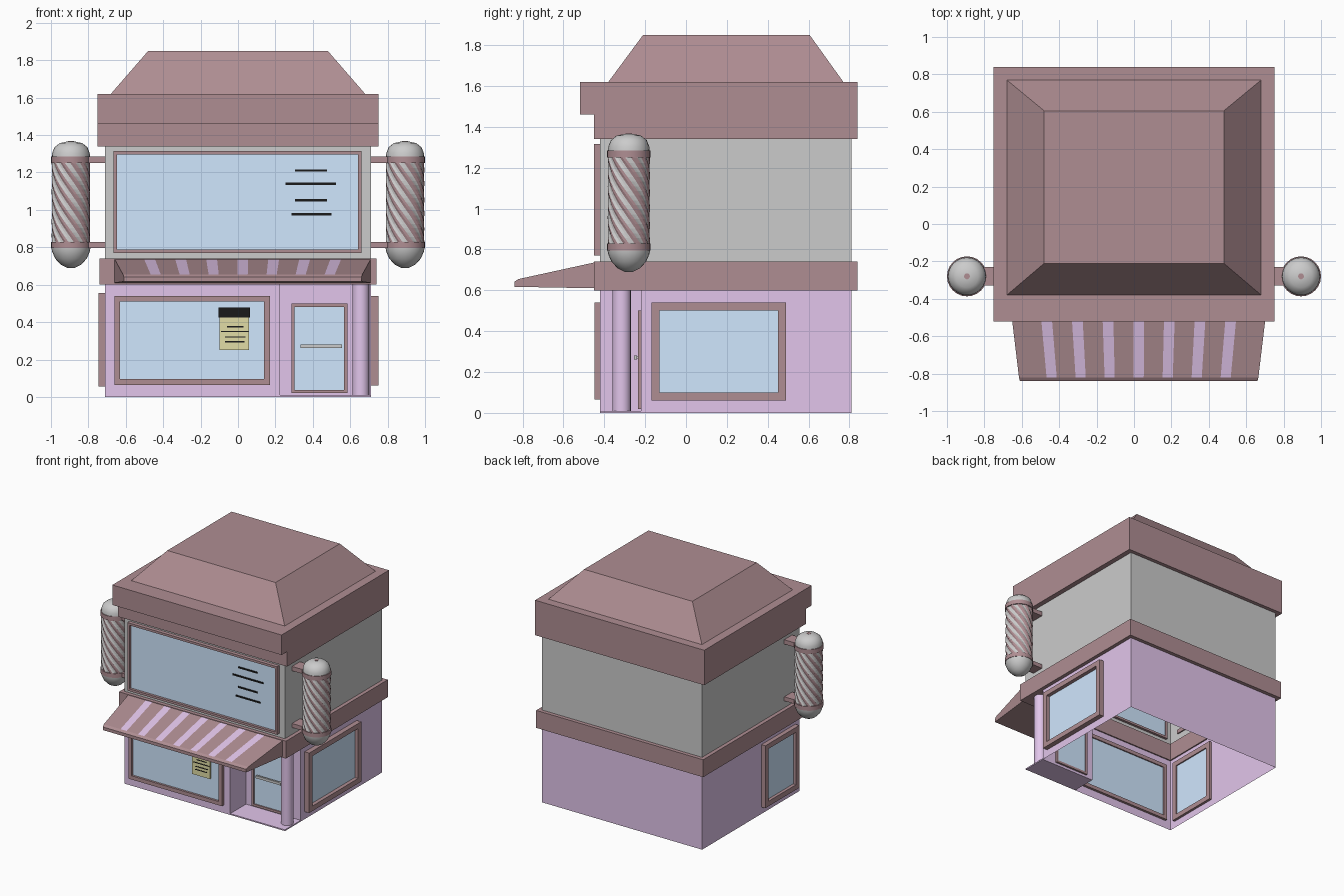
import bpy, bmesh, math

if "Cube" in bpy.data.objects:
    bpy.data.objects.remove(bpy.data.objects["Cube"])


def mat(name, r, g, b):
    m = bpy.data.materials.new(name)
    m.diffuse_color = (r, g, b, 1)
    m.use_nodes = True
    m.node_tree.nodes["Principled BSDF"].inputs["Base Color"].default_value = m.diffuse_color
    return m


BROWN = mat("rose_brown", 0.43, 0.27, 0.29)
LILAC = mat("lilac", 0.76, 0.56, 0.83)
GLASS = mat("pale_blue", 0.63, 0.80, 1.0)
BLACK = mat("black", 0.01, 0.01, 0.01)
YELLOW = mat("straw", 0.75, 0.72, 0.38)
GREY = mat("grey", 0.8, 0.8, 0.8)


def mesh(name, verts, faces, mats=(), idx=None, fix=True):
    me = bpy.data.meshes.new(name)
    me.from_pydata(verts, [], faces)
    for m in mats:
        me.materials.append(m)
    if idx:
        me.polygons.foreach_set("material_index", idx)
    if fix:
        bm = bmesh.new()
        bm.from_mesh(me)
        bmesh.ops.recalc_face_normals(bm, faces=bm.faces)
        bm.to_mesh(me)
        bm.free()
    ob = bpy.data.objects.new(name, me)
    bpy.context.collection.objects.link(ob)
    return ob


def loft(name, rings, m=None, caps=True):
    """Skin a list of closed rings having equal point counts."""
    n = len(rings[0])
    verts = [p for r in rings for p in r]
    faces = [(i * n + j, i * n + (j + 1) % n, (i + 1) * n + (j + 1) % n, (i + 1) * n + j)
             for i in range(len(rings) - 1) for j in range(n)]
    if caps:
        faces += [tuple(range(n))[::-1], tuple(range(len(verts) - n, len(verts)))]
    return mesh(name, verts, faces, [m] if m else [], fix=caps)


def rect(x0, x1, y0, y1, z):
    return [(x0, y0, z), (x1, y0, z), (x1, y1, z), (x0, y1, z)]


def box(name, x, y, z, m=None):
    return loft(name, [rect(*x, *y, z[0]), rect(*x, *y, z[1])], m)


def ring_band(name, outer, inner, z0, z1, m):
    rings = [rect(*outer, z0), rect(*outer, z1), rect(*inner, z1), rect(*inner, z0), rect(*outer, z0)]
    ob = loft(name, rings, m, caps=False)
    bm = bmesh.new()
    bm.from_mesh(ob.data)
    bmesh.ops.remove_doubles(bm, verts=bm.verts, dist=1e-5)
    bmesh.ops.recalc_face_normals(bm, faces=bm.faces)
    bm.to_mesh(ob.data)
    bm.free()


def window(name, axis, a, z, depth, pane, w):
    """Rectangular frame plus pane; axis 'y' faces front, 'x' faces a side."""
    def pt(u, d, h):
        return (u, d, h) if axis == 'y' else (d, u, h)

    def loop(i, d):
        return [pt(a[0] + i, d, z[0] + i), pt(a[1] - i, d, z[0] + i),
                pt(a[1] - i, d, z[1] - i), pt(a[0] + i, d, z[1] - i)]
    verts = loop(0, depth[0]) + loop(0, depth[1]) + loop(w, depth[1]) + loop(w, depth[0])
    faces = [(r * 4 + j, r * 4 + (j + 1) % 4, (r + 1) % 4 * 4 + (j + 1) % 4, (r + 1) % 4 * 4 + j)
             for r in range(4) for j in range(4)]
    mesh(name + "_frame", verts, faces, [BROWN])
    loft(name + "_pane", [loop(w, pane[0]), loop(w, pane[1])], GLASS)


def lathe(name, cx, cy, profile, n, m=None, caps=True):
    return loft(name, [[(cx + r * math.cos(2 * math.pi * k / n), cy + r * math.sin(2 * math.pi * k / n), z)
                        for k in range(n)] for r, z in profile], m, caps)


# hollow walls: ground floor has a recessed corner entrance
plan = [(-.71, -.42), (.225, -.42), (.225, -.22), (.71, -.22), (.71, .81), (-.71, .81)]
loft("ground_floor_walls", [[(x, y, z) for x, y in plan] for z in (0, .61)], LILAC, caps=False)
loft("upper_floor_walls", [rect(-.71, .71, -.42, .81, z) for z in (.72, 1.36)], caps=False)
box("entrance_floor", (.225, .71), (-.42, -.22), (0, .01), LILAC)
box("entrance_ceiling", (.225, .71), (-.42, -.22), (.60, .615), BROWN)

# bands, cornice and roof
ring_band("middle_band", (-.74, .74, -.45, .84), (-.70, .70, -.41, .80), .60, .74, BROWN)
box("cornice", (-.75, .75), (-.45, .84), (1.34, 1.62), BROWN)
box("cornice_front_ledge", (-.75, .75), (-.52, -.45), (1.46, 1.62), BROWN)
loft("hipped_roof", [rect(-.68, .68, -.38, .77, 1.62), rect(-.48, .48, -.21, .605, 1.85)], BROWN)

# windows and door
window("upper_window", 'y', (-.665, .66), (.77, 1.315), (-.45, -.40), (-.43, -.41), .018)
window("shop_window", 'y', (-.66, .17), (.065, .54), (-.447, -.40), (-.43, -.41), .03)
window("right_window", 'x', (-.17, .49), (.06, .54), (.69, .75), (.70, .72), .04)
window("left_window", 'x', (-.37, .06), (.055, .555), (-.745, -.69), (-.72, -.70), .04)
window("door", 'y', (.285, .585), (.02, .50), (-.235, -.205), (-.226, -.21), .018)
box("door_handle", (.335, .555), (-.255, -.24), (.261, .281), GREY)
for x in (.345, .535):
    box("handle_mount", (x, x + .01), (-.245, -.22), (.265, .277), GREY)

# dark bars on the upper window, and the small notice
for x0, x1, z in ((.305, .475, 1.21), (.255, .525, 1.14), (.305, .475, 1.052), (.285, .50, .977)):
    box("window_bar", (x0, x1), (-.436, -.43), (z - .006, z + .006), BLACK)
box("notice_sheet", (-.10, .06), (-.44, -.43), (.25, .43), YELLOW)
box("notice_header", (-.103, .063), (-.443, -.43), (.425, .477), BLACK)
for x0, x1, z in ((-.06, .03, .375), (-.09, .055, .35), (-.07, .04, .32), (-.07, .035, .295)):
    box("notice_line", (x0, x1), (-.443, -.44), (z - .003, z + .003), BLACK)

# entrance column
column = lathe("entrance_column", .657, -.315, [(.045, 0), (.045, .605)], 20, LILAC)

# striped awning: one profile swept through strip boundaries
edges = [-1] + [(k * .166 + s) / .685 for k in range(-3, 4) for s in (-.029, .029)] + [1]
prof = [(-.445, .737, .685), (-.82, .655, .64), (-.84, .642, .635), (-.84, .617, .635), (-.445, .61, .685)]
verts = [(.025 + u * h, y, z) for u in edges for y, z, h in prof]
faces, idx = [], []
for i in range(len(edges) - 1):
    for j in range(5):
        k = (j + 1) % 5
        faces.append((i * 5 + j, i * 5 + k, i * 5 + 5 + k, i * 5 + 5 + j))
        idx.append(1 if j == 0 and i % 2 else 0)
faces += [tuple(range(5)), tuple(range(len(verts) - 5, len(verts)))]
mesh("awning", verts, faces, [BROWN, LILAC], idx + [0, 0])


# barber poles: twisted striped tube, collars, caps and arms
def pole(side):
    cx, cy, n, rows = .893 * side, -.28, 44, 20
    verts, faces, idx = [], [], []
    for i in range(rows + 1):
        t = i / rows
        for k in range(n):
            a = 2 * math.pi * k / n - math.radians(190) * t
            r = .103 if k % 4 < 2 else .097
            verts.append((cx + r * math.cos(a), cy + r * math.sin(a), .81 + .46 * t))
            if i < rows:
                kk = (k + 1) % n
                faces.append((i * n + k, i * n + kk, i * n + n + kk, i * n + n + k))
                idx.append(0 if k % 4 == 2 or k % 4 == 1 else 1)
    mesh("pole_stripes", verts, faces, [GREY, BROWN], idx, fix=False)
    smooth = []
    for z0, z1 in ((1.25, 1.285), (.795, .828)):
        smooth.append(lathe("pole_collar", cx, cy, [(.107, z0), (.107, z1)], 24, BROWN))
        x = sorted((.70 * side, .81 * side))
        box("pole_arm", x, (-.33, -.23), (z0, z1), BROWN)
    smooth.append(lathe("pole_top_cap", cx, cy, [(.102, 1.28), (.100, 1.305), (.088, 1.335), (.06, 1.357),
                                                 (.018, 1.366)], 24))
    smooth.append(lathe("pole_bottom_cap", cx, cy, [(.02, .69), (.055, .708), (.085, .74), (.102, .78),
                                                    (.104, .80)], 24))
    lathe("pole_finial", cx, cy, [(.016, 1.36), (.016, 1.368)], 12, BROWN)
    return smooth


rounded = [column] + pole(-1) + pole(1)
bpy.ops.object.select_all(action='DESELECT')
for ob in rounded:
    ob.select_set(True)
bpy.context.view_layer.objects.active = column
bpy.ops.object.shade_smooth_by_angle(angle=math.radians(35))
